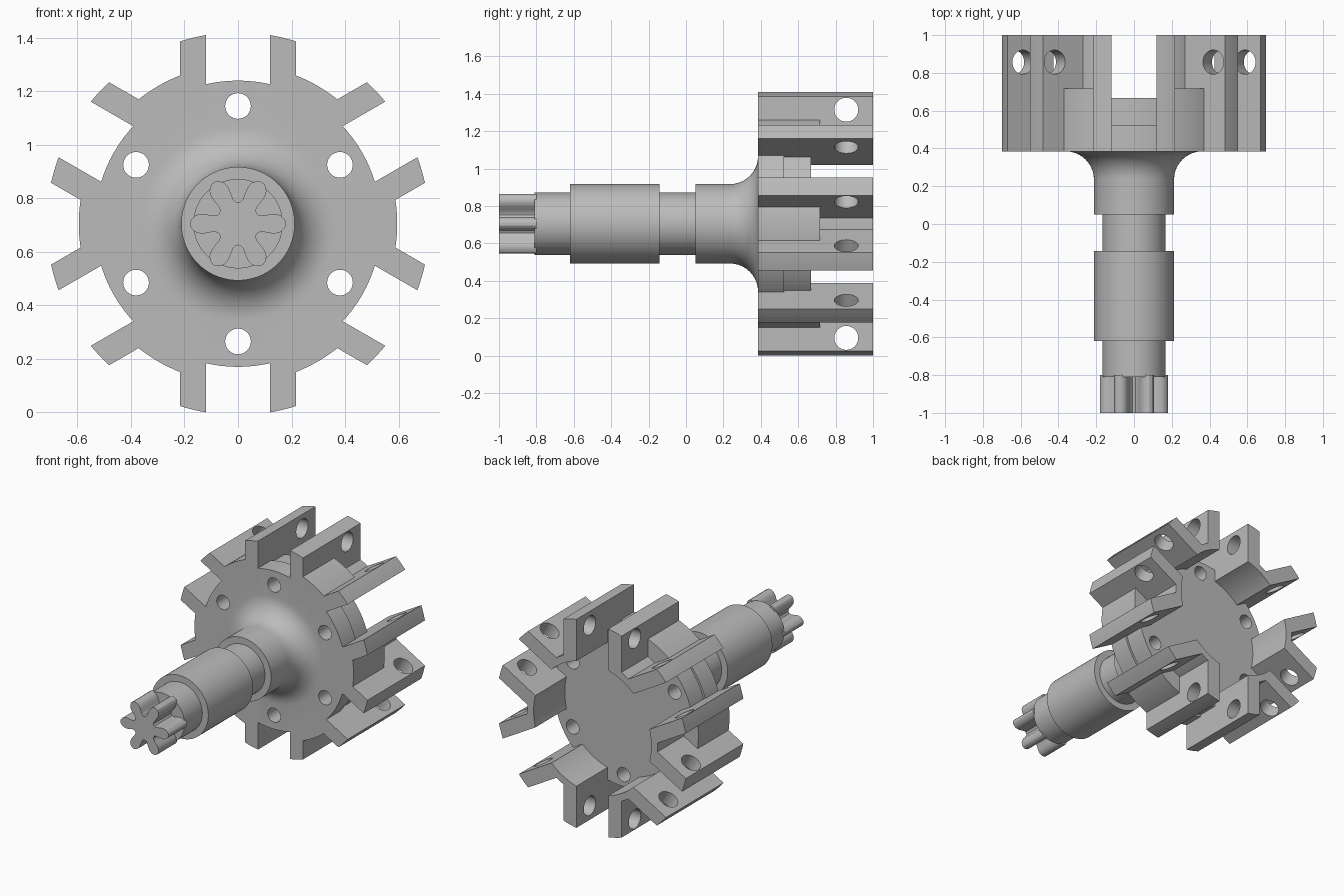
import bpy, bmesh
from math import sin, cos, asin, radians, degrees, pi
from mathutils import Matrix, Vector

cube = bpy.data.objects.get("Cube")
if cube:
    bpy.data.objects.remove(cube, do_unlink=True)

CZ = 0.705                      # height of the shaft axis
SLOT_IN, SLOT_OUT = 0.12, 0.217  # prong side faces, measured from the slot axis
TIP, INNER = 0.715, 0.44

steel = bpy.data.materials.new("steel_grey")
steel.use_nodes = True
steel.diffuse_color = (0.5, 0.5, 0.5, 1)
steel.node_tree.nodes["Principled BSDF"].inputs["Base Color"].default_value = (0.5, 0.5, 0.5, 1)


def finish(name, bm):
    bmesh.ops.recalc_face_normals(bm, faces=bm.faces)
    mesh = bpy.data.meshes.new(name)
    bm.to_mesh(mesh)
    bm.free()
    mesh.materials.append(steel)
    obj = bpy.data.objects.new(name, mesh)
    bpy.context.collection.objects.link(obj)
    return obj


def arc(r, a0, a1, n=8):
    """Polar points (radius, degrees) along an arc."""
    return [(r, a0 + (a1 - a0) * i / n) for i in range(n + 1)]


def prism(bm, outline, turn, y0, y1):
    """Extrude a polar outline along the shaft axis."""
    rings = []
    for y in (y0, y1):
        rings.append([bm.verts.new((r * cos(radians(a + turn)), y, CZ + r * sin(radians(a + turn))))
                      for r, a in outline])
    bm.faces.new(rings[0])
    bm.faces.new(rings[1][::-1])
    n = len(outline)
    for i in range(n):
        j = (i + 1) % n
        bm.faces.new((rings[0][i], rings[0][j], rings[1][j], rings[1][i]))


def from_gap(offset, r):
    """Angle from the middle of a gap to a line parallel to the slot axis."""
    return 30 - degrees(asin(offset / r))


def boolean(target, tool, operation):
    mod = target.modifiers.new(operation.lower(), 'BOOLEAN')
    mod.operation = operation
    mod.solver = 'EXACT'
    mod.object = tool
    bpy.context.view_layer.update()
    deps = bpy.context.evaluated_depsgraph_get()
    mesh = bpy.data.meshes.new_from_object(target.evaluated_get(deps))
    target.modifiers.clear()
    target.data = mesh
    bpy.data.objects.remove(tool, do_unlink=True)


def smooth(obj):
    bpy.ops.object.select_all(action='DESELECT')
    obj.select_set(True)
    bpy.context.view_layer.objects.active = obj
    bpy.ops.object.shade_smooth_by_angle(angle=radians(30))


# Stepped shaft, fillet and flange as one turned profile (radius, y)
profile = [(0, -0.81), (0.167, -0.81), (0.167, -0.62), (0.212, -0.62), (0.212, -0.143),
           (0.167, -0.143), (0.167, 0.05), (0.212, 0.05)]
profile += [(0.362 - 0.15 * cos(t * pi / 20), 0.235 + 0.15 * sin(t * pi / 20)) for t in range(11)]
profile += [(0.535, 0.385), (0.535, 0.525), (0.521, 0.525), (0.521, 0.667), (0, 0.667)]
bm = bmesh.new()
verts = [bm.verts.new((r, y, CZ)) for r, y in profile]
edges = [bm.edges.new(pair) for pair in zip(verts, verts[1:])]
bmesh.ops.spin(bm, geom=verts + edges, cent=(0, 0, CZ), axis=(0, 1, 0), angle=2 * pi, steps=96)
bmesh.ops.remove_doubles(bm, verts=bm.verts, dist=0.0005)
body = finish("shaft_and_flange", bm)

# Six brackets, each two prongs joined by a curved web
FLOOR = 0.487
inner, floor = from_gap(SLOT_IN, INNER), from_gap(SLOT_OUT, FLOOR)
tip_a, tip_b = from_gap(SLOT_IN, TIP), from_gap(SLOT_OUT, TIP)
bracket = (arc(INNER, -inner, inner, 12) + arc(TIP, tip_a, tip_b, 4)
           + arc(FLOOR, floor, -floor, 4) + arc(TIP, -tip_b, -tip_a, 4))
bm = bmesh.new()
for k in range(6):
    prism(bm, bracket, 60 * k, 0.385, 1.0)
boolean(body, finish("prong_brackets", bm), 'UNION')

# Short walls filling the outer gaps beside the flange
side = from_gap(SLOT_OUT, 0.595) + 3
wall = arc(0.46, -floor - 2, floor + 2, 4) + arc(0.595, side, -side, 10)
bm = bmesh.new()
for k in range(6):
    prism(bm, wall, 60 * k, 0.385, 0.717)
boolean(body, finish("gap_walls", bm), 'UNION')

# Flange bolt holes and cross-pin holes through the prongs
bm = bmesh.new()
for k in range(6):
    a = radians(30 + 60 * k)
    out = Vector((cos(a), 0, sin(a)))
    centre = Vector((0, 0, CZ))
    tangent = Vector((-sin(a), 0, cos(a)))
    for pos, axis, r, depth in (
            (centre + out * 0.44 + Vector((0, 0.5, 0)), Vector((0, 1, 0)), 0.048, 0.6),
            (centre + out * 0.61 + Vector((0, 0.857, 0)), tangent, 0.064, 0.5)):
        m = Matrix.Translation(pos) @ axis.to_track_quat('Z', 'Y').to_matrix().to_4x4()
        bmesh.ops.create_cone(bm, cap_ends=True, segments=32, radius1=r, radius2=r,
                              depth=depth, matrix=m)
boolean(body, finish("hole_cutters", bm), 'DIFFERENCE')
smooth(body)

# Six-lobed spline at the shaft end
half = [(0.08, 30), (0.082, 24), (0.092, 19), (0.11, 17), (0.13, 16), (0.148, 14),
        (0.162, 11), (0.173, 6.5), (0.179, 2.5)]
lobe = [(r, -a) for r, a in half] + half[:0:-1]
bm = bmesh.new()
prism(bm, [(r, a + 60 * k) for k in range(6) for r, a in lobe], 0, -1.0, -0.8)
smooth(finish("spline_end", bm))
